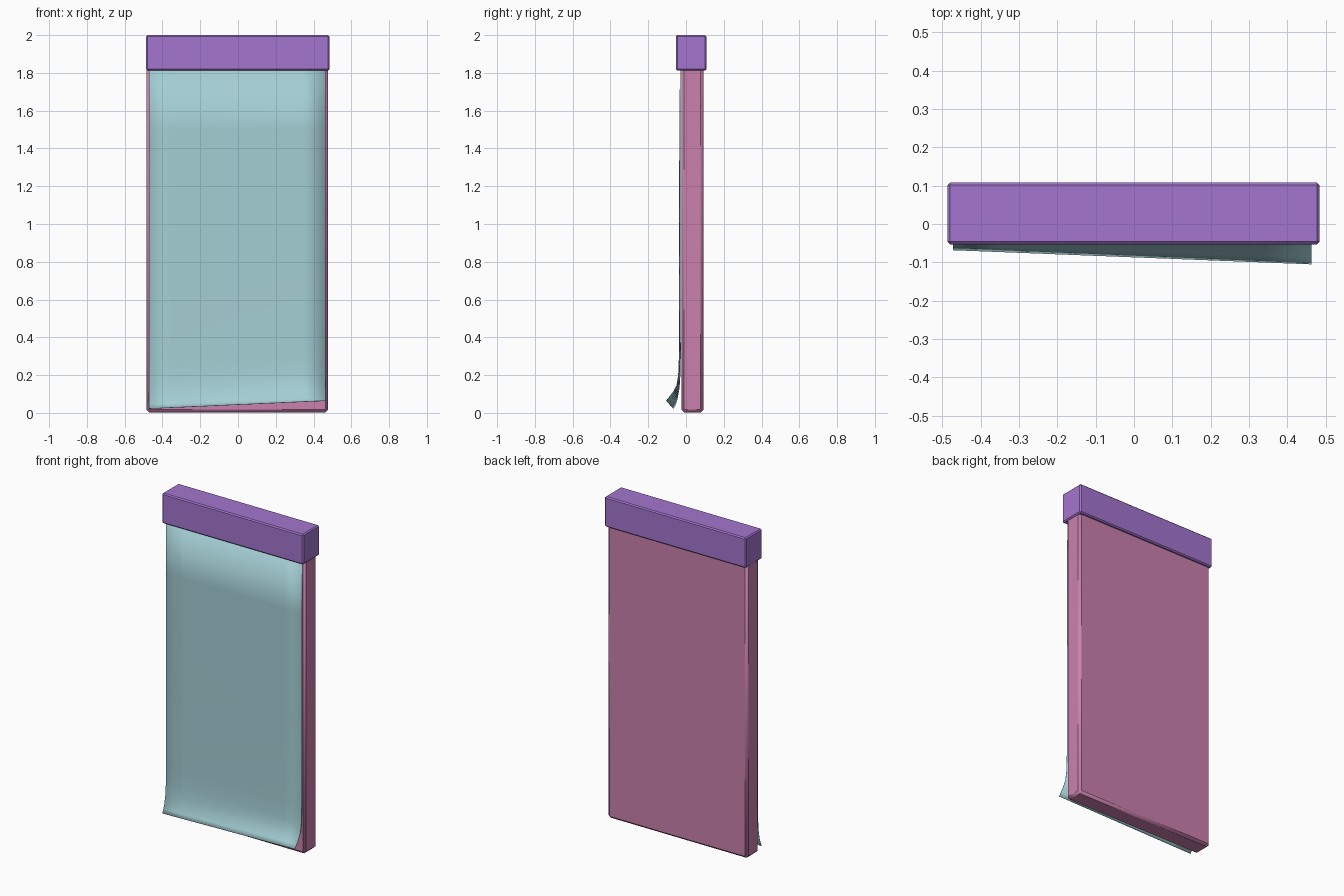
import bpy, bmesh

if "Cube" in bpy.data.objects:
    bpy.data.objects.remove(bpy.data.objects["Cube"])


def paint(obj, name, color):
    mat = bpy.data.materials.new(name)
    mat.diffuse_color = (*color, 1)
    mat.use_nodes = True
    mat.node_tree.nodes["Principled BSDF"].inputs["Base Color"].default_value = mat.diffuse_color
    obj.data.materials.append(mat)


def box(name, lo, hi, bevel, color):
    bpy.ops.mesh.primitive_cube_add(size=1, location=[(a + b) / 2 for a, b in zip(lo, hi)])
    obj = bpy.context.object
    obj.name = name
    obj.scale = [b - a for a, b in zip(lo, hi)]
    bpy.ops.object.transform_apply(location=False, rotation=False, scale=True)
    mod = obj.modifiers.new("Bevel", "BEVEL")
    mod.width = bevel
    mod.segments = 1
    paint(obj, name + "_color", color)
    return obj


# Binding strip across the top
box("binding_strip", (-0.486, -0.053, 1.813), (0.484, 0.108, 2.0), 0.007, (0.37, 0.18, 0.62))

# Thick stack of pages
box("page_stack", (-0.484, -0.025, 0.003), (0.476, 0.092, 1.83), 0.014, (0.6, 0.22, 0.42))

# Loose front sheet: (y, z) profiles of its two edges, curling more on the right
left = [(-0.030, 1.85), (-0.031, 1.5), (-0.031, 0.8), (-0.029, 0.3),
        (-0.031, 0.2), (-0.036, 0.13), (-0.046, 0.075), (-0.056, 0.045), (-0.067, 0.022)]
right = [(-0.030, 1.85), (-0.034, 1.5), (-0.035, 0.8), (-0.036, 0.3),
         (-0.040, 0.2), (-0.049, 0.145), (-0.068, 0.11), (-0.086, 0.087), (-0.104, 0.064)]
COLS = 8
bm = bmesh.new()
rows = []
for (y0, z0), (y1, z1) in zip(left, right):
    rows.append([bm.verts.new((-0.472 + 0.935 * t, y0 + (y1 - y0) * t, z0 + (z1 - z0) * t))
                 for t in [i / COLS for i in range(COLS + 1)]])
for upper, lower in zip(rows, rows[1:]):
    for i in range(COLS):
        bm.faces.new((upper[i], lower[i], lower[i + 1], upper[i + 1]))
mesh = bpy.data.meshes.new("curled_sheet")
bm.to_mesh(mesh)
bm.free()
sheet = bpy.data.objects.new("curled_sheet", mesh)
bpy.context.collection.objects.link(sheet)
solid = sheet.modifiers.new("Thickness", "SOLIDIFY")
solid.thickness = 0.003
solid.offset = 0
paint(sheet, "curled_sheet_color", (0.37, 0.62, 0.66))
bpy.context.view_layer.objects.active = sheet
sheet.select_set(True)
bpy.ops.object.shade_smooth_by_angle()
